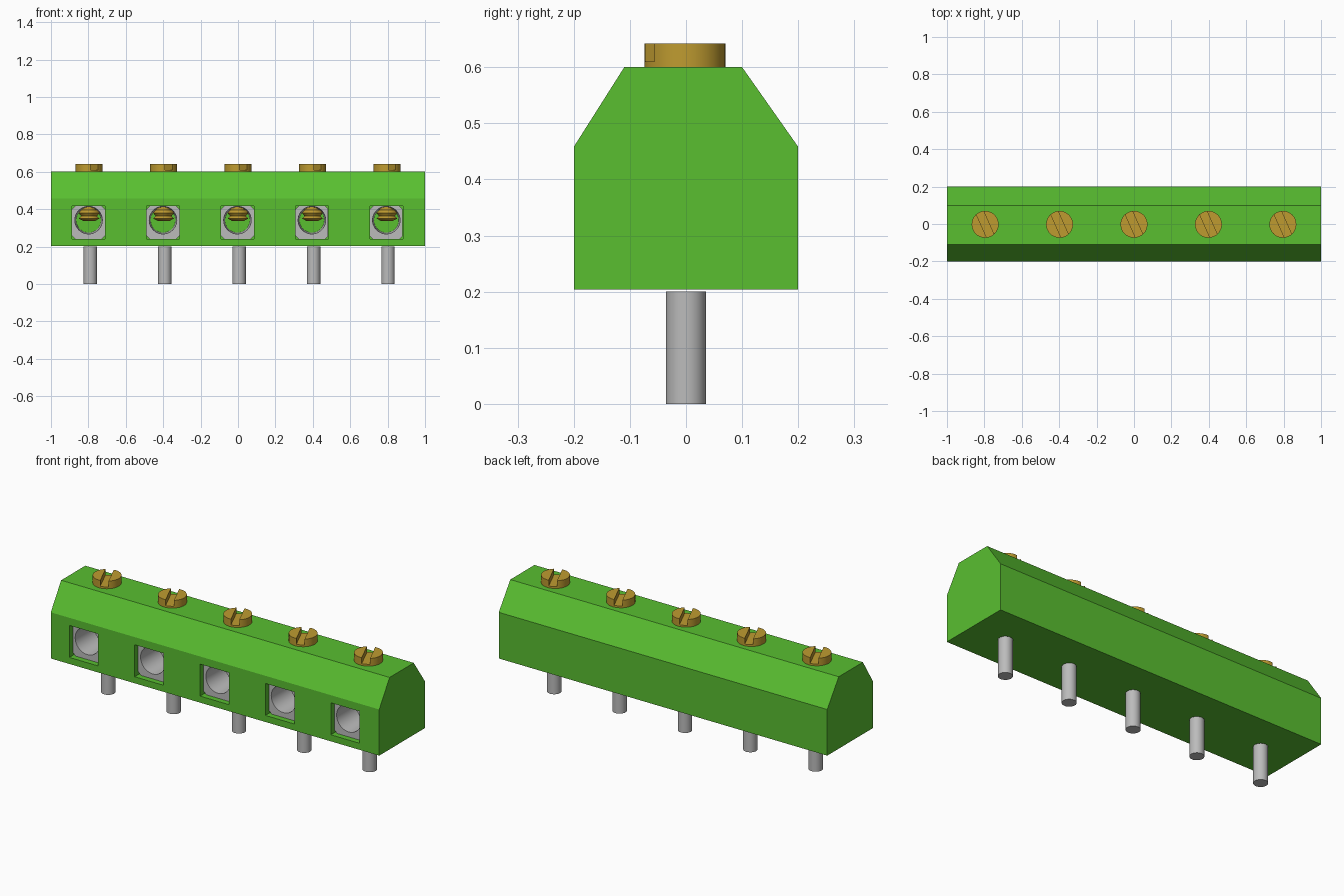
import bpy, bmesh, math
from mathutils import Matrix, Vector

cube = bpy.data.objects.get("Cube")
if cube:
    bpy.data.objects.remove(cube, do_unlink=True)


def material(name, rgb, metallic=0.0):
    m = bpy.data.materials.new(name)
    m.use_nodes = True
    m.diffuse_color = (*rgb, 1)
    m.node_tree.nodes["Principled BSDF"].inputs["Base Color"].default_value = (*rgb, 1)
    return m


green = material("green plastic", (0.10, 0.52, 0.03))
steel = material("grey metal", (0.50, 0.50, 0.50))
brass = material("brass", (0.52, 0.33, 0.03))


def make(name, bm, mat):
    bmesh.ops.recalc_face_normals(bm, faces=bm.faces)
    mesh = bpy.data.meshes.new(name)
    bm.to_mesh(mesh)
    bm.free()
    mesh.materials.append(mat)
    ob = bpy.data.objects.new(name, mesh)
    bpy.context.collection.objects.link(ob)
    return ob


def select(ob):
    bpy.ops.object.select_all(action='DESELECT')
    ob.select_set(True)
    bpy.context.view_layer.objects.active = ob


def smooth(ob):
    select(ob)
    bpy.ops.object.shade_smooth_by_angle(angle=math.radians(35))


def cut(ob, cutter):
    cutter.hide_render = True
    mod = ob.modifiers.new("cut", 'BOOLEAN')
    mod.object = cutter
    mod.operation = 'DIFFERENCE'
    mod.solver = 'EXACT'
    select(ob)
    bpy.ops.object.modifier_apply(modifier=mod.name)
    bpy.data.objects.remove(cutter, do_unlink=True)


def add_box(bm, size, centre, turn=0.0):
    m = Matrix.Translation(centre) @ Matrix.Rotation(turn, 4, 'Z') @ Matrix.Diagonal((*size, 1))
    return bmesh.ops.create_cube(bm, size=1, matrix=m)


def add_prism(bm, points, vec):
    face = bm.faces.new([bm.verts.new(p) for p in points])
    ext = bmesh.ops.extrude_face_region(bm, geom=[face])
    moved = [g for g in ext["geom"] if isinstance(g, bmesh.types.BMVert)]
    bmesh.ops.translate(bm, verts=moved, vec=Vector(vec))


def repeat(ob, dx=0.0):
    # Five linked copies, one per terminal
    base = ob.name
    for i, x in enumerate(XS):
        o = ob if i == 0 else ob.copy()
        if i:
            bpy.context.collection.objects.link(o)
        o.name = f"{base}_{i + 1}"
        o.location.x = x + dx


XS = [0.398 * i for i in range(-2, 3)]
CAGE_DX = -0.003

# Housing: chamfered profile swept along x
profile = [(-0.2, 0.204), (0.2, 0.204), (0.2, 0.458), (0.1, 0.6), (-0.11, 0.6), (-0.2, 0.458)]
bm = bmesh.new()
add_prism(bm, [(-1, y, z) for y, z in profile], (2, 0, 0))
housing = make("housing", bm, green)

# Square wire pockets in the front
bm = bmesh.new()
for x in XS:
    add_box(bm, (0.176, 0.31, 0.176), (x + CAGE_DX, -0.055, 0.328))
cut(housing, make("pocket_cutter", bm, green))

# Clamp cage: block with clipped corners and a tapered wire hole
h, c = 0.0875, 0.016
bm = bmesh.new()
corners = []
for sx, sz in ((1, 1), (-1, 1), (-1, -1), (1, -1)):
    pair = [(sx * h, sz * (h - c)), (sx * (h - c), sz * h)]
    corners += pair if sx * sz > 0 else pair[::-1]
add_prism(bm, [(x, -0.17, 0.328 + z) for x, z in corners], (0, 0.268, 0))
cage = make("clamp_cage", bm, steel)
bm = bmesh.new()
bmesh.ops.create_cone(bm, cap_ends=True, segments=40, radius1=0.066, radius2=0.074, depth=0.30,
                      matrix=Matrix.Translation((0, -0.035, 0.341)) @ Matrix.Rotation(math.pi / 2, 4, 'X'))
cut(cage, make("hole_cutter", bm, steel))
smooth(cage)
repeat(cage, CAGE_DX)

# Screw: lathed head and threaded shank
lathe = [(0, 0.336), (0.03, 0.336), (0.056, 0.35), (0.042, 0.362), (0.056, 0.38),
         (0.042, 0.395), (0.042, 0.599), (0.072, 0.599), (0.072, 0.642), (0, 0.642)]
bm = bmesh.new()
verts = [bm.verts.new((r, 0, z)) for r, z in lathe]
edges = [bm.edges.new(p) for p in zip(verts, verts[1:])]
bmesh.ops.spin(bm, geom=verts + edges, cent=(0, 0, 0), axis=(0, 0, 1), angle=math.tau, steps=32)
bmesh.ops.remove_doubles(bm, verts=bm.verts, dist=0.0001)
screw = make("screw", bm, brass)
bm = bmesh.new()
add_box(bm, (0.3, 0.042, 0.06), (0, 0, 0.64), math.radians(-66))
cut(screw, make("slot_cutter", bm, brass))
screw.location.y = -0.002
smooth(screw)
repeat(screw)

# Solder pins below the housing
bm = bmesh.new()
bmesh.ops.create_cone(bm, cap_ends=True, segments=32, radius1=0.036, radius2=0.036, depth=0.2,
                      matrix=Matrix.Translation((0, 0, 0.1)))
pin = make("pin", bm, steel)
smooth(pin)
repeat(pin, 0.006)
